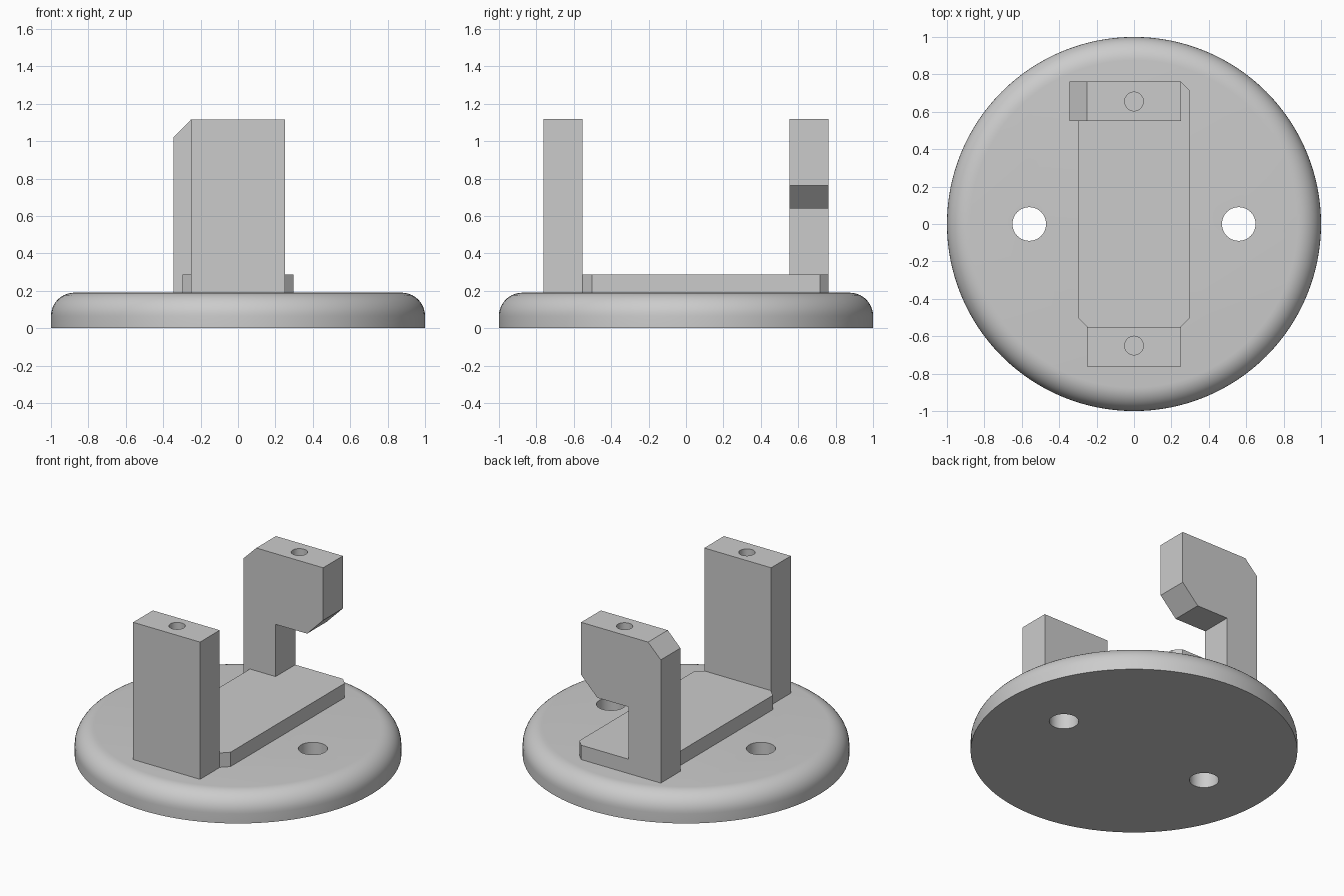
import bpy, bmesh, math
from mathutils import Vector

if "Cube" in bpy.data.objects:
    bpy.data.objects.remove(bpy.data.objects["Cube"], do_unlink=True)

BASE_TOP = 0.19
POST_TOP = 1.117
SINK = 0.01

grey = bpy.data.materials.new("light grey")
grey.use_nodes = True
grey.diffuse_color = (0.6, 0.6, 0.6, 1)
grey.node_tree.nodes["Principled BSDF"].inputs["Base Color"].default_value = (0.6, 0.6, 0.6, 1)


def finish(name, bm):
    bmesh.ops.recalc_face_normals(bm, faces=bm.faces)
    mesh = bpy.data.meshes.new(name)
    bm.to_mesh(mesh)
    bm.free()
    mesh.materials.append(grey)
    obj = bpy.data.objects.new(name, mesh)
    bpy.context.collection.objects.link(obj)
    return obj


def extrude(name, points, direction):
    """Extrude a closed outline along a direction."""
    bm = bmesh.new()
    face = bm.faces.new([bm.verts.new(p) for p in points])
    result = bmesh.ops.extrude_face_region(bm, geom=[face], use_keep_orig=True)
    moved = [v for v in result["geom"] if isinstance(v, bmesh.types.BMVert)]
    bmesh.ops.translate(bm, verts=moved, vec=Vector(direction))
    return finish(name, bm)


def cylinder(name, radius, low, high, x=0, y=0, sides=48):
    bm = bmesh.new()
    bmesh.ops.create_cone(bm, cap_ends=True, segments=sides, radius1=radius,
                          radius2=radius, depth=high - low)
    bmesh.ops.translate(bm, verts=bm.verts, vec=(x, y, (low + high) / 2))
    return finish(name, bm)


def drill(obj, radius, low, high, x, y):
    """Cut a vertical round hole."""
    cutter = cylinder("hole_cutter", radius, low, high, x, y)
    cutter.hide_render = True
    mod = obj.modifiers.new("hole", "BOOLEAN")
    mod.operation = "DIFFERENCE"
    mod.solver = "EXACT"
    mod.object = cutter
    bpy.context.view_layer.objects.active = obj
    bpy.ops.object.modifier_apply(modifier=mod.name)
    bpy.data.objects.remove(cutter, do_unlink=True)


def smooth(obj):
    bpy.ops.object.select_all(action="DESELECT")
    obj.select_set(True)
    bpy.context.view_layer.objects.active = obj
    bpy.ops.object.shade_smooth_by_angle(angle=math.radians(30))


# Round base with a filleted upper rim
bm = bmesh.new()
bmesh.ops.create_cone(bm, cap_ends=True, segments=128, radius1=1, radius2=1, depth=BASE_TOP)
bmesh.ops.translate(bm, verts=bm.verts, vec=(0, 0, BASE_TOP / 2))
rim = [e for e in bm.edges if all(v.co.z > BASE_TOP / 2 for v in e.verts)]
bmesh.ops.bevel(bm, geom=rim, offset=0.125, segments=10, profile=0.5, affect="EDGES")
base = finish("round_base", bm)

# Two mounting holes right through the base
for side in (-1, 1):
    drill(base, 0.09, -0.1, 0.3, side * 0.56, 0)

# Raised plate with clipped corners, running into the front post
half = [(0.2, -0.6), (0.297, -0.503), (0.297, 0.715), (0.25, 0.762)]
outline = half + [(-x, y) for x, y in reversed(half)]
plate = extrude("raised_plate", [(x, y, BASE_TOP - SINK) for x, y in outline], (0, 0, 0.287 - BASE_TOP + SINK))

# Straight front post
foot = BASE_TOP - SINK
front_outline = [(-0.25, foot), (0.25, foot), (0.25, POST_TOP), (-0.25, POST_TOP)]
front_post = extrude("front_post", [(x, -0.762, z) for x, z in front_outline], (0, 0.21, 0))

# Hooked rear post: offset stem with an overhanging head
hook = [(-0.345, foot), (-0.105, foot), (-0.105, 0.64), (0.13, 0.64),
        (0.25, 0.762), (0.25, POST_TOP), (-0.25, POST_TOP), (-0.345, 1.022)]
rear_post = extrude("rear_post", [(x, 0.552, z) for x, z in hook], (0, 0.21, 0))

# Blind screw holes in the post tops
for post, y in ((front_post, -0.65), (rear_post, 0.655)):
    drill(post, 0.05, POST_TOP - 0.3, POST_TOP + 0.1, 0, y)

for obj in (base, front_post, rear_post):
    smooth(obj)
